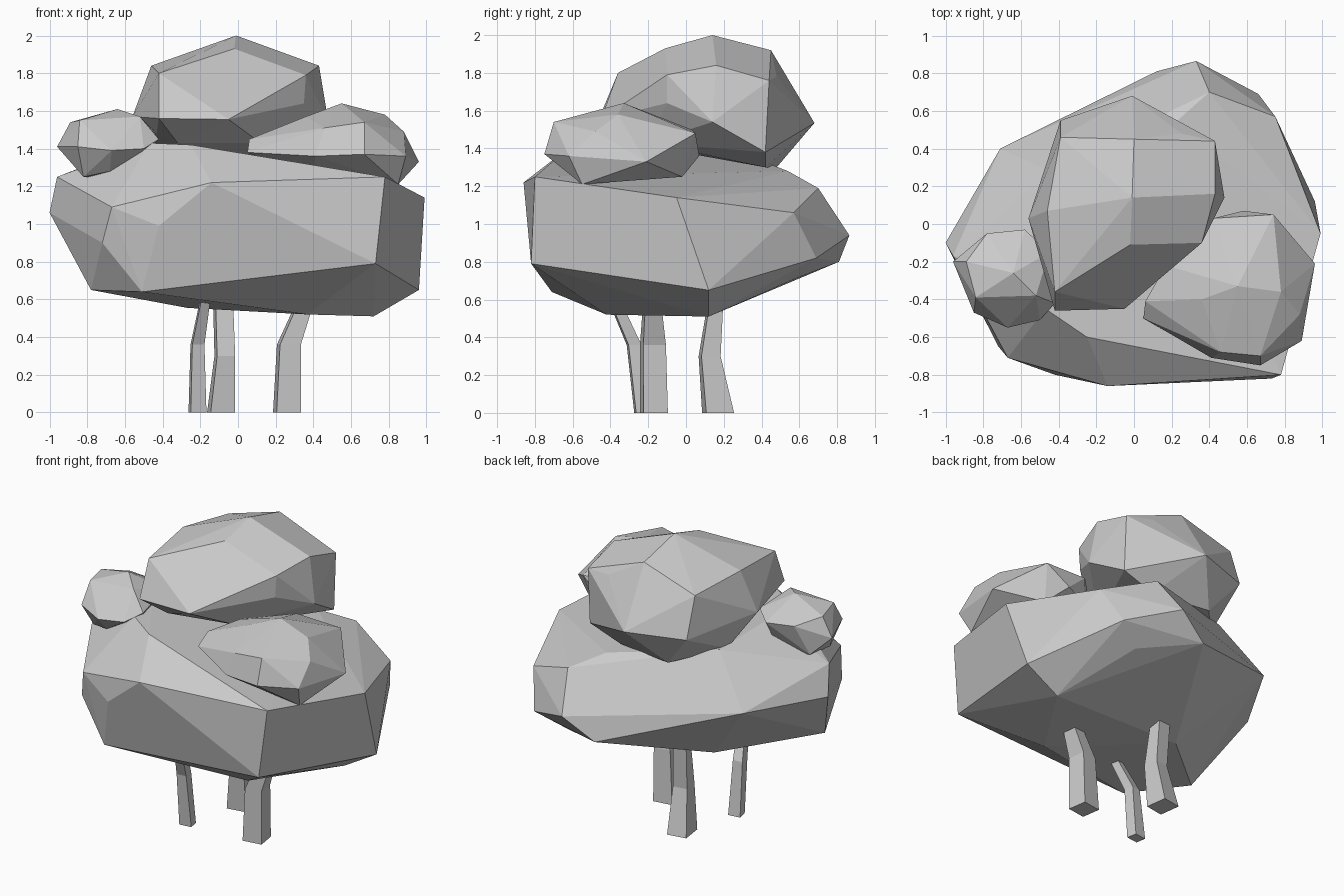
import bpy, bmesh
from math import radians, cos, sin, pi, sqrt


def finish(name, bm):
    bmesh.ops.recalc_face_normals(bm, faces=bm.faces)
    mesh = bpy.data.meshes.new(name)
    bm.to_mesh(mesh)
    bm.free()
    bpy.context.collection.objects.link(bpy.data.objects.new(name, mesh))


def foliage(name, corners):
    """Faceted clump: convex skin around a few corner points."""
    bm = bmesh.new()
    for c in corners:
        bm.verts.new(c)
    bmesh.ops.convex_hull(bm, input=bm.verts)
    bmesh.ops.delete(bm, geom=[v for v in bm.verts if not v.link_faces], context='VERTS')
    bmesh.ops.dissolve_limit(bm, angle_limit=radians(4), verts=bm.verts, edges=bm.edges)
    finish(name, bm)


def trunk(name, stations, turn=0.15):
    """Four-sided bent stem through (x, y, z, half width, half depth) stations."""
    bm = bmesh.new()
    rings = []
    for x, y, z, w, d in stations:
        k = sqrt(2) * 0.93
        angles = [pi / 4 + turn + i * pi / 2 for i in range(4)]
        rings.append([bm.verts.new((x + k * w * cos(a), y + k * d * sin(a), z)) for a in angles])
    for lo, hi in zip(rings, rings[1:]):
        for i in range(4):
            j = (i + 1) % 4
            bm.faces.new((lo[i], lo[j], hi[j], hi[i]))
    bm.faces.new(rings[0][::-1])
    bm.faces.new(rings[-1])
    finish(name, bm)


# broad lower canopy
foliage("lower_canopy", [
    # underside
    (.72, .12, .51), (.37, -.42, .52), (-.27, .08, .555), (-.78, -.38, .65),
    (-.51, -.71, .64), (.73, -.82, .79), (.96, .12, .65), (.49, .60, .72),
    # rim
    (.66, .69, .82), (.12, .81, .80), (.33, .865, .94), (.75, .57, 1.06),
    (.99, -.05, 1.14), (.78, -.80, 1.25), (-.14, -.86, 1.22), (-.42, -.80, .99),
    (-.67, -.71, 1.09), (-.72, -.65, .90), (-1.0, -.10, 1.06), (-.96, -.17, 1.25),
    (-.71, .40, 1.06),
    # top
    (.40, .70, 1.19), (.22, .54, 1.28), (-.45, .28, 1.38), (-.47, -.45, 1.43),
    (-.25, -.60, 1.42), (-.50, -.20, 1.43)])

# tall top clump
foliage("top_canopy", [
    (-.01, .14, 2.0), (-.02, -.11, 1.93), (0, .45, 1.92), (-.39, .46, 1.80),
    (-.46, .07, 1.84), (-.42, -.36, 1.80), (-.42, -.46, 1.56), (-.05, -.45, 1.555),
    (.35, -.10, 1.64), (.36, -.10, 1.79), (.43, .16, 1.84), (.48, .14, 1.54),
    (.25, .48, 1.78), (.43, .44, 1.76), (-.01, .68, 1.535), (-.39, .55, 1.53),
    (-.56, .03, 1.57), (.43, .42, 1.38), (-.32, -.30, 1.43), (.12, -.20, 1.43),
    (-.20, .48, 1.30), (-.45, .20, 1.36), (.20, .42, 1.30)])

# flat clump on the right
foliage("right_canopy", [
    (.05, -.50, 1.38), (.06, -.41, 1.45), (.17, -.22, 1.49), (.36, -.40, 1.57),
    (.55, -.33, 1.64), (.67, -.70, 1.54), (.46, -.68, 1.51), (.67, -.75, 1.37),
    (.41, -.71, 1.36), (.89, -.62, 1.36), (.88, -.48, 1.49), (.96, -.21, 1.33),
    (.78, -.36, 1.58), (.74, .05, 1.48), (.58, .07, 1.36), (.42, .03, 1.50),
    (.40, .0, 1.34), (.85, -.55, 1.21), (.70, -.02, 1.25), (.40, -.50, 1.24)])

# small round clump on the left
foliage("left_canopy", [
    (-.96, -.20, 1.41), (-.85, -.47, 1.41), (-.67, -.55, 1.39), (-.50, -.51, 1.40),
    (-.42, -.42, 1.45), (-.84, -.39, 1.55), (-.64, -.26, 1.61), (-.52, -.38, 1.57),
    (-.78, -.05, 1.50), (-.58, -.03, 1.48), (-.45, -.15, 1.50), (-.89, -.20, 1.54),
    (-.82, -.38, 1.25), (-.68, -.44, 1.28), (-.60, -.15, 1.25), (-.85, -.12, 1.30)])

# three bent trunks
trunk("front_left_trunk", [(-.215, -.235, 0, .045, .037), (-.215, -.275, .36, .035, .037),
                           (-.17, -.39, .62, .025, .03)])
trunk("back_trunk", [(-.09, .17, 0, .07, .08), (-.07, .125, .30, .052, .055),
                     (-.08, .16, .62, .05, .037)])
trunk("front_right_trunk", [(.26, -.17, 0, .07, .07), (.27, -.175, .36, .06, .065),
                            (.37, -.18, .62, .042, .042)])
